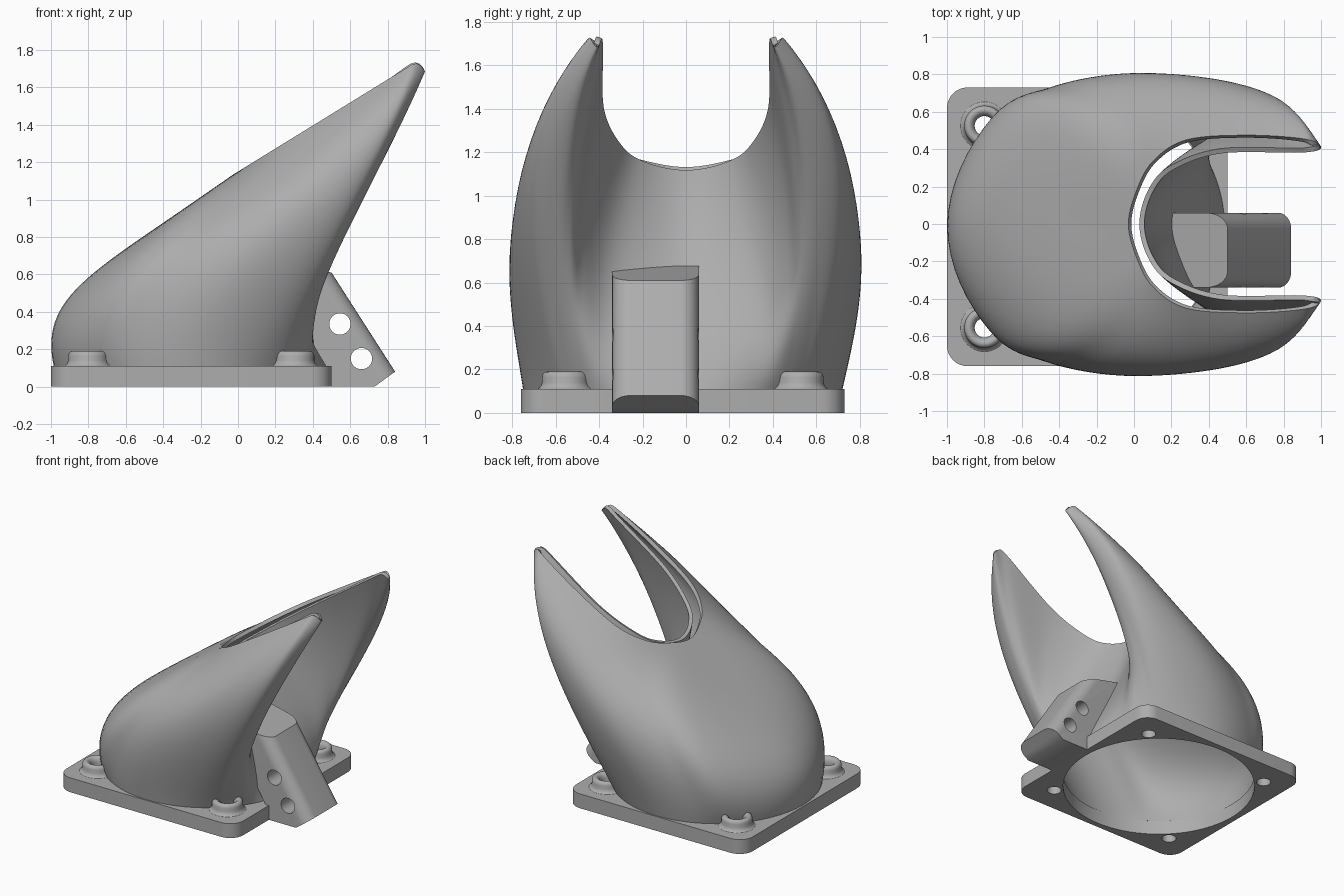
import bpy, bmesh, math
from mathutils import Vector

if "Cube" in bpy.data.objects:
    bpy.data.objects.remove(bpy.data.objects["Cube"])

grey = bpy.data.materials.new("plain grey")
grey.use_nodes = True
grey.diffuse_color = (0.42, 0.42, 0.42, 1)
grey.node_tree.nodes["Principled BSDF"].inputs["Base Color"].default_value = grey.diffuse_color

CX, CY, RADIUS, WALL = -0.25, -0.015, 0.735, 0.027


def add_object(name, bm):
    mesh = bpy.data.meshes.new(name)
    bm.to_mesh(mesh)
    bm.free()
    mesh.materials.append(grey)
    obj = bpy.data.objects.new(name, mesh)
    bpy.context.collection.objects.link(obj)
    return obj


def activate(obj):
    bpy.ops.object.select_all(action='DESELECT')
    obj.select_set(True)
    bpy.context.view_layer.objects.active = obj


def apply(obj, mod):
    activate(obj)
    bpy.ops.object.modifier_apply(modifier=mod.name)


def cut(obj, cutter):
    mod = obj.modifiers.new("cut", 'BOOLEAN')
    mod.operation, mod.solver, mod.object = 'DIFFERENCE', 'EXACT', cutter
    apply(obj, mod)


def smooth(obj):
    activate(obj)
    bpy.ops.object.shade_smooth_by_angle(angle=math.radians(42))


def prism(name, points, direction, bevel_edges=None, width=0.1):
    """Extrude a flat outline; optionally round the edges picked by a rule."""
    bm = bmesh.new()
    face = bm.faces.new([bm.verts.new(p) for p in points])
    grown = bmesh.ops.extrude_face_region(bm, geom=[face])["geom"]
    bmesh.ops.translate(bm, vec=direction, verts=[v for v in grown if isinstance(v, bmesh.types.BMVert)])
    bmesh.ops.recalc_face_normals(bm, faces=bm.faces[:])
    if bevel_edges:
        bmesh.ops.bevel(bm, geom=[e for e in bm.edges if bevel_edges(e)], offset=width,
                        segments=8, profile=0.5, affect='EDGES')
    return add_object(name, bm)


def cylinder(name, centre, axis, radius, length, sides=48):
    axis = Vector(axis)
    side = axis.orthogonal().normalized()
    other = axis.cross(side)
    start = Vector(centre) - axis * length / 2
    ring = [start + radius * (side * math.cos(a) + other * math.sin(a))
            for a in (2 * math.pi * i / sides for i in range(sides))]
    obj = prism(name, ring, axis * length)
    obj.hide_render = True
    return obj


# Duct: base angle, two guide points, and the slot position on the sloping top
KEYS = [
    (0, -1.07, 0, .5, -.75, 0, .62, -.03, 0),
    (45, -.83, .62, .48, -.5, .72, .8, .01, .17),
    (68, -.55, .75, .5, -.1, .87, .9, .1, .335),
    (90, -.2, .81, .5, .25, .94, 1, .28, .45),
    (115, .15, .76, .5, .6, .95, 1.22, .6, .475),
    (128, .3, .7, .5, .84, .86, 1.3, .91, .455),
    (135, .34, .61, .45, .75, .7, 1.1, 1, .41),
    (140, .38, .55, .42, .66, .58, 1, .9, .382),
    (147, .42, .48, .38, .5, .52, .92, .47, .378),
    (155, .4, .35, .35, .32, .42, .8, .21, .29),
    (167, .4, .18, .32, .19, .24, .77, .1, .17),
    (180, .4, 0, .3, .12, 0, .75, .055, 0),
]
TIP_ANGLE = 135


def mirror_key(key, turn):
    a, x1, y1, z1, x2, y2, z2, x3, y3 = key
    return (turn - a, x1, -y1, z1, x2, -y2, z2, x3, -y3)


def spline(p, q, r, s, u):
    return [0.5 * (2 * b + (c - a) * u + (2 * a - 5 * b + 4 * c - d) * u ** 2
                   + (3 * b - a - 3 * c + d) * u ** 3)
            for a, b, c, d in zip(p, q, r, s)]


def sample_sections(per_span=8):
    padded = [mirror_key(KEYS[1], 0)] + KEYS + [mirror_key(KEYS[-2], 360)]
    half = [spline(*padded[i:i + 4], j / per_span)
            for i in range(len(KEYS) - 1) for j in range(per_span)]
    half.append(KEYS[-1])
    return half + [mirror_key(k, 360) for k in reversed(half[1:-1])]


def duct_point(key, t):
    a, x1, y1, z1, x2, y2, z2, x3, y3 = key
    # the inner lip sits a little lower than the outer one, and the tips are rounded
    droop = 0.08 * (max(0, x3 - 0.93) / 0.07) ** 2
    if TIP_ANGLE < a < 360 - TIP_ANGLE:
        droop += 0.07 * max(0, 1 - x3)
    a = math.radians(a)
    base = Vector((CX - RADIUS * math.cos(a), CY + RADIUS * math.sin(a), 0.108))
    top = Vector((x3, y3, 1.15 + 0.615 * x3 - droop))
    s = 1 - t
    return (base * s ** 3 + Vector((x1, y1, z1)) * 3 * s * s * t
            + Vector((x2, y2, z2)) * 3 * s * t * t + top * t ** 3)


def duct(name, closed, rows=30):
    bm = bmesh.new()
    keys = sample_sections()
    n = len(keys)
    grid = [[bm.verts.new(duct_point(k, r / rows)) for k in keys] for r in range(rows + 1)]
    for low, high in zip(grid, grid[1:]):
        for i in range(n):
            j = (i + 1) % n
            bm.faces.new((low[i], high[i], high[j], low[j]))
    if closed:
        bm.faces.new(grid[0])
        bm.faces.new(grid[-1][::-1])
        bmesh.ops.recalc_face_normals(bm, faces=bm.faces[:])
    return add_object(name, bm)


shell = duct("duct_shell", False)
solid = shell.modifiers.new("wall", 'SOLIDIFY')
solid.thickness, solid.offset = WALL, -1
apply(shell, solid)
smooth(shell)
core = duct("duct_core_cutter", True)
core.hide_render = True

# Base plate with rounded corners, large opening and screw holes
SCREWS = [(CX + sx * 0.55, CY + sy * 0.54) for sx in (-1, 1) for sy in (-1, 1)]
plate = prism("base_plate", [(CX + sx * 0.75, CY + sy * 0.745, 0)
                             for sx, sy in ((-1, -1), (1, -1), (1, 1), (-1, 1))], (0, 0, 0.11),
              lambda e: abs(e.verts[0].co.z - e.verts[1].co.z) > 0.05, 0.11)
holes = [cylinder("opening_cutter", (CX, CY, 0), (0, 0, 1), RADIUS - WALL - 0.006, 1, 96)]
holes += [cylinder("screw_cutter", (x, y, 0), (0, 0, 1), 0.052, 1) for x, y in SCREWS]

# Block with a rounded sloping face and two cross holes
block = prism("mounting_block", [(x, -0.34, z) for x, z in (
    (0.12, 0.695), (0.5, 0.61), (0.84, 0.08), (0.73, 0), (0.495, 0), (0.47, 0.11))], (0, 0.4, 0),
    lambda e: all(v.co.x > 0.499 and v.co.z > 0.05 for v in e.verts)
    and abs(e.verts[0].co.y - e.verts[1].co.y) < 0.01, 0.085)
cross = [cylinder("cross_cutter", (x, 0, z), (0, 1, 0), 0.057, 2)
         for x, z in ((0.545, 0.335), (0.66, 0.15))]

for target, cutters in ((plate, holes), (block, cross + [core])):
    for cutter in cutters:
        cut(target, cutter)
    smooth(target)

# Screw bosses turned from a profile, trimmed where they meet the duct
PROFILE = [(.13, .109), (.122, .114), (.113, .125), (.108, .14), (.108, .165), (.104, .179), (.095, .188),
           (.084, .191), (.072, .187), (.062, .178), (.055, .165), (.052, .15), (.052, .109)]
SIDES = 40
for number, (x, y) in enumerate(SCREWS):
    bm = bmesh.new()
    rings = [[bm.verts.new((x + r * math.cos(a), y + r * math.sin(a), z)) for r, z in PROFILE]
             for a in (2 * math.pi * i / SIDES for i in range(SIDES))]
    for i, ring in enumerate(rings):
        after = rings[(i + 1) % SIDES]
        for k in range(len(PROFILE)):
            m = (k + 1) % len(PROFILE)
            bm.faces.new((ring[k], after[k], after[m], ring[m]))
    bmesh.ops.recalc_face_normals(bm, faces=bm.faces[:])
    boss = add_object(f"screw_boss_{number + 1}", bm)
    cut(boss, core)
    smooth(boss)

for helper in holes + cross + [core]:
    bpy.data.objects.remove(helper)
